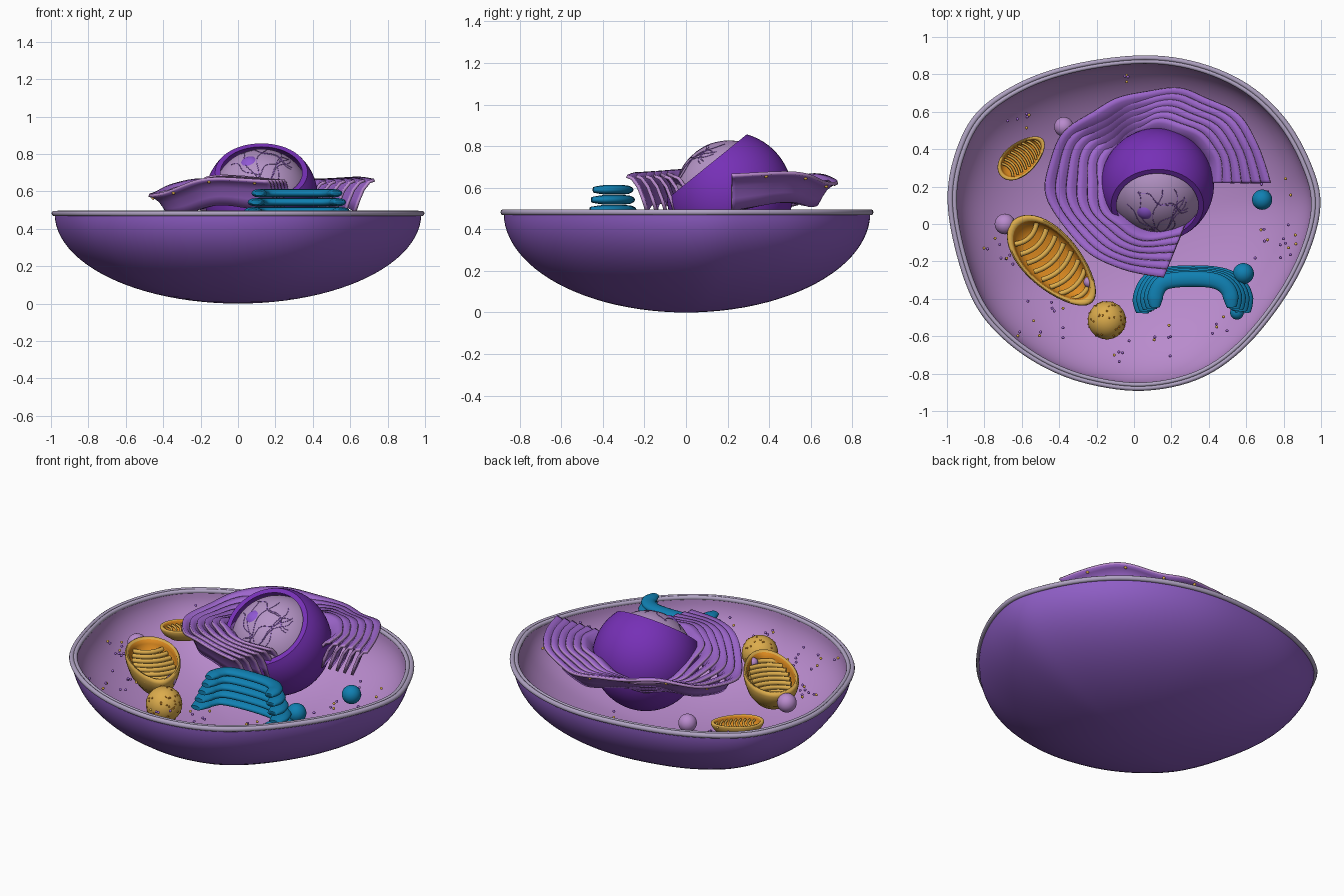
import bpy, bmesh, math, random
from mathutils import Vector, Matrix

cube = bpy.data.objects.get("Cube")
if cube:
    bpy.data.objects.remove(cube)
random.seed(4)


def material(name, hexa):
    rgb = [((int(hexa[i:i + 2], 16) / 255 + 0.055) / 1.055) ** 2.4 for i in (0, 2, 4)]
    m = bpy.data.materials.new(name)
    m.use_nodes = True
    m.diffuse_color = (*rgb, 1)
    m.node_tree.nodes["Principled BSDF"].inputs["Base Color"].default_value = (*rgb, 1)
    return m


OUTER = material("outer purple", "8F5EC6")
LILAC = material("inner lilac", "B98BCD")
RIM = material("rim lavender", "B0A3C2")
VIOLET = material("nucleus violet", "7630B6")
PALE = material("core pale purple", "B594C6")
SPOT = material("nucleolus purple", "9058D4")
FOLD = material("fold purple", "9D66CC")
BLUE = material("stack blue", "1080B2")
GOLD = material("gold", "DCAC4C")
ORANGE = material("orange", "DC8A20")


def finish(bm, name, mats, angle=40):
    bmesh.ops.recalc_face_normals(bm, faces=bm.faces)
    me = bpy.data.meshes.new(name)
    bm.to_mesh(me)
    bm.free()
    for m in mats:
        me.materials.append(m)
    me.shade_smooth()
    me.set_sharp_from_angle(angle=math.radians(angle))
    ob = bpy.data.objects.new(name, me)
    bpy.context.collection.objects.link(ob)
    return ob


def grid(name, rows, mats, close=True, loop=False, rule=lambda i: 0, angle=40):
    """Skin rows of points; close joins each row's ends, loop joins last row to first."""
    bm = bmesh.new()
    vs = [[bm.verts.new(p) for p in r] for r in rows]
    n = len(rows[0])
    for i in range(len(rows) - (0 if loop else 1)):
        a, b = vs[i], vs[(i + 1) % len(rows)]
        for j in range(n if close else n - 1):
            k = (j + 1) % n
            bm.faces.new((a[j], a[k], b[k], b[j])).material_index = rule(i)
    bmesh.ops.remove_doubles(bm, verts=bm.verts, dist=1e-5)
    if loop and not close:
        bmesh.ops.holes_fill(bm, edges=[e for e in bm.edges if e.is_boundary])
    return finish(bm, name, mats, angle)


def balls(name, spots, mat, seg=2):
    """Several spheres (x, y, z, radius) in one mesh."""
    bm = bmesh.new()
    for x, y, z, r in spots:
        bmesh.ops.create_icosphere(bm, subdivisions=seg, radius=r,
                                   matrix=Matrix.Translation((x, y, z)))
    return finish(bm, name, [mat], 180)


def tubes(name, paths, radius, mat):
    cu = bpy.data.curves.new(name, "CURVE")
    cu.dimensions = "3D"
    cu.bevel_depth, cu.bevel_resolution, cu.use_fill_caps = radius, 2, True
    for path in paths:
        sp = cu.splines.new("POLY")
        sp.points.add(len(path) - 1)
        for p, q in zip(sp.points, path):
            p.co = (*q, 1)
    cu.materials.append(mat)
    ob = bpy.data.objects.new(name, cu)
    bpy.context.collection.objects.link(ob)


def smooth(pts, n, closed=False):
    """Resample a point list to n points along a Catmull-Rom spline."""
    pts = [Vector(p) for p in pts]
    m, out = len(pts), []
    at = (lambda i: pts[i % m]) if closed else (lambda i: pts[max(0, min(m - 1, i))])
    for k in range(n):
        u = k * m / n if closed else k * (m - 1) / (n - 1)
        i = int(u)
        t = u - i
        a, b, c, d = at(i - 1), at(i), at(i + 1), at(i + 2)
        out.append(0.5 * (2 * b + (c - a) * t + (2 * a - 5 * b + 4 * c - d) * t * t
                          + (3 * b - a - 3 * c + d) * t ** 3))
    return out


# Cell body: deep bowl with an uneven rounded outline
outline = smooth([(-.995, .13), (-.95, .39), (-.83, .605), (-.59, .765), (-.29, .86), (.06, .9),
                  (.35, .86), (.61, .745), (.81, .56), (.945, .32), (.995, .1), (.93, -.16),
                  (.785, -.425), (.575, -.675), (.34, -.83), (.05, -.89), (-.24, -.855),
                  (-.48, -.765), (-.69, -.62), (-.845, -.435), (-.945, -.17)], 126, True)
TOP, DEPTH = 0.48, 0.44


def ring(s, z):
    return [(p.x * s, p.y * s, z) for p in outline]


steps = [math.radians(90 * i / 24) for i in range(25)]
rows = [ring(.985 * math.sin(t), TOP * (1 - math.cos(t))) for t in steps]
rows += [ring(.955 * math.sin(t), TOP - DEPTH * math.cos(t)) for t in reversed(steps)]
grid("cell_bowl", rows, [OUTER, LILAC], rule=lambda i: int(i >= 24), angle=60)
for name, s, r, h in (("outer_lip", .987, .015, .482), ("inner_lip", .965, .013, .484)):
    rows = [ring(s + r * math.cos(t), h + r * math.sin(t))
            for t in (math.tau * k / 10 for k in range(10))]
    grid(name, rows, [RIM], loop=True, angle=180)

# Nucleus: cut thin shell with a paler core
centre = Vector((.125, .21, .565))
axis = Vector((0, -.63, .78)).normalized()
turn = axis.to_track_quat("Z", "Y")
cut, CORE = 0.175, 0.262


def arc(radius, n=24):
    end = math.acos(cut / radius)
    return [(radius * math.sin(a), radius * math.cos(a))
            for a in (math.pi + (end - math.pi) * k / n for k in range(n + 1))]


profile = arc(.303) + arc(.28)[::-1]
grid("nucleus_shell", [[centre + turn @ Vector((r * math.cos(t), r * math.sin(t), h))
                        for t in (math.tau * k / 56 for k in range(56))]
                       for r, h in profile], [VIOLET])
balls("nucleus_core", [(*centre, CORE)], PALE, 5)
balls("nucleolus", [(*(centre + Vector((-.055, -.12, .155))), .068)], SPOT, 4)
strands = []
for k in range(9):
    a, tilt, wave = random.uniform(0, math.tau), random.uniform(-.5, .5), random.uniform(1, 3)
    path = []
    for i in range(30):
        u = (i / 29 - .5) * 1.4
        v = tilt + .06 * math.sin(wave * u * 4 + a)
        d = Vector((u * math.cos(a) - v * math.sin(a), u * math.sin(a) + v * math.cos(a), 1))
        path.append(centre + turn @ (d.normalized() * CORE))
    strands.append(path)
tubes("chromatin_strands", strands, .002, OUTER)

# Folded membrane: nested leaning sheets that rise and dip round the nucleus
N = 90
far = smooth([(.73, .22), (.66, .43), (.54, .6), (.35, .69), (.17, .73), (-.05, .68), (-.235, .6),
              (-.4, .45), (-.475, .24), (-.42, .05), (-.26, -.135), (-.07, -.24), (.16, -.285)], N)
near = smooth([(.47, .22), (.46, .36), (.38, .47), (.26, .54), (.125, .56), (0, .53), (-.11, .46),
               (-.18, .36), (-.2, .22), (-.17, .07), (-.08, -.02), (.06, -.09), (.25, -.06)], N)
# Top heights along the fold, as (outermost sheet, innermost sheet)
tops = smooth([(.66, .65), (.67, .66), (.62, .65), (.64, .58), (.66, .53), (.59, .6),
               (.585, .67), (.665, .68), (.655, .655)], N)
SHEETS = 6
for s in range(SHEETS):
    f = s / (SHEETS - 1)
    rows = []
    for lean, h in ((-.105, 0), (-.085, .35), (-.06, .7), (-.028, .94), (0, 1)):
        row = []
        for i in range(N):
            swell = math.sin(math.pi * i / (N - 1))
            out = (far[i] - near[i]).normalized()
            p = near[i].lerp(far[i], f)
            p = p + out * (lean + .008 * math.sin(i * .5 + s * .3) * swell)
            top = tops[i].y + (tops[i].x - tops[i].y) * f
            row.append((p.x, p.y, top - (.17 - .085 * swell) * (1 - h)))
        rows.append(row)
    ob = grid("membrane_fold", rows, [FOLD, LILAC], close=False, angle=60)
    mod = ob.modifiers.new("thickness", "SOLIDIFY")
    mod.thickness, mod.offset, mod.material_offset_rim = .016, 0, 1

# Blue stack: five arched layers, wider toward the bottom
arch = smooth([(.06, -.47), (.07, -.37), (.13, -.3), (.3, -.28), (.47, -.295),
               (.555, -.36), (.575, -.47)], 40)
pivot = Vector((.315, -.35))
for k in range(5):
    scale, z = .8 + .065 * k, .59 - .048 * k
    rows = []
    for t in (math.tau * j / 12 for j in range(12)):
        row = []
        for i, p in enumerate(arch):
            d = (arch[min(i + 1, 39)] - arch[max(i - 1, 0)]).normalized()
            taper = min(1, .6 + min(i, 39 - i) * .1)
            q = pivot + (p + Vector((-d.y, d.x)) * .052 * taper * math.cos(t) - pivot) * scale
            row.append((q.x, q.y, z + .022 * taper * math.sin(t)))
        rows.append(row)
    grid("stack_layer", rows, [BLUE], close=False, loop=True, angle=70)


# Mitochondria: open gold pods with an orange hollow and cross ridges
def pod(name, x, y, z, length, width, deep, angle, ridges):
    m = Matrix.Translation((x, y, z)) @ Matrix.Rotation(math.radians(angle), 4, "Z")

    def oval(s, h):
        return [m @ Vector((s * length * math.cos(t), s * width * math.sin(t)
                            * (1 - .15 * math.cos(t)), h * deep))
                for t in (math.tau * k / 48 for k in range(48))]
    shape = [(0, -1), (.3, -.97), (.6, -.82), (.85, -.5), (.96, -.2), (1, 0), (.99, .1), (.95, .14),
             (.87, .1), (.84, -.05), (.8, -.3), (.6, -.45), (0, -.5)]
    grid(name + "_shell", [oval(s, h) for s, h in shape], [GOLD, ORANGE],
         rule=lambda i: int(i >= 8), angle=60)
    paths = []
    for k in range(ridges):
        c = -.68 + 1.36 * k / (ridges - 1)
        half = .74 * math.sqrt(1 - c * c) * width
        paths.append([m @ Vector((c * length + .2 * width * (1 - v * v), v * half, -.15 * deep))
                      for v in (j / 8 - 1 for j in range(17))])
    tubes(name + "_ridges", paths, length * .045, GOLD)


pod("large_pod", -.435, -.2, .45, .305, .15, .16, -46, 8)
pod("small_pod", -.6, .355, .41, .15, .085, .08, 41, 9)

# Loose round bodies
balls("blue_vesicles", [(.685, .13, .42, .054), (.585, -.265, .43, .056), (.55, -.475, .41, .036)], BLUE, 4)
balls("lilac_vesicles", [(-.375, .52, .41, .052), (-.69, 0, .42, .055), (-.24, -.31, .43, .03)], LILAC, 4)
gold_centre = Vector((-.145, -.515, .385))
balls("gold_body", [(*gold_centre, .102)], GOLD, 4)
bumps = []
for k in range(70):
    d = Vector([random.gauss(0, 1) for _ in range(3)]).normalized()
    bumps.append((*(gold_centre + d * .101), .006))
balls("gold_body_bumps", bumps, ORANGE, 1)

# Scattered grains at one level and along the outer fold
grains = {"gold": [], "purple": []}
for x, y, spread, count in ((.75, -.1, .14, 14), (.75, .2, .1, 5), (-.76, -.15, .12, 9), (.05, -.63, .16, 12),
                            (-.5, -.5, .16, 12), (-.62, .54, .07, 6), (0, .74, .1, 5), (.4, -.55, .1, 5)):
    for k in range(count):
        px, py = x + random.uniform(-spread, spread), y + random.uniform(-spread, spread) * .7
        grains["gold" if k % 3 == 0 else "purple"].append((px, py, random.uniform(.41, .45), .008))
for i in range(6, N, 8):
    side = (far[i] - near[i]).normalized() * .015
    grains["gold"].append((far[i].x - side.x, far[i].y - side.y, tops[i].x - .014, .009))
balls("gold_grains", grains["gold"], GOLD)
balls("purple_grains", grains["purple"], FOLD)
